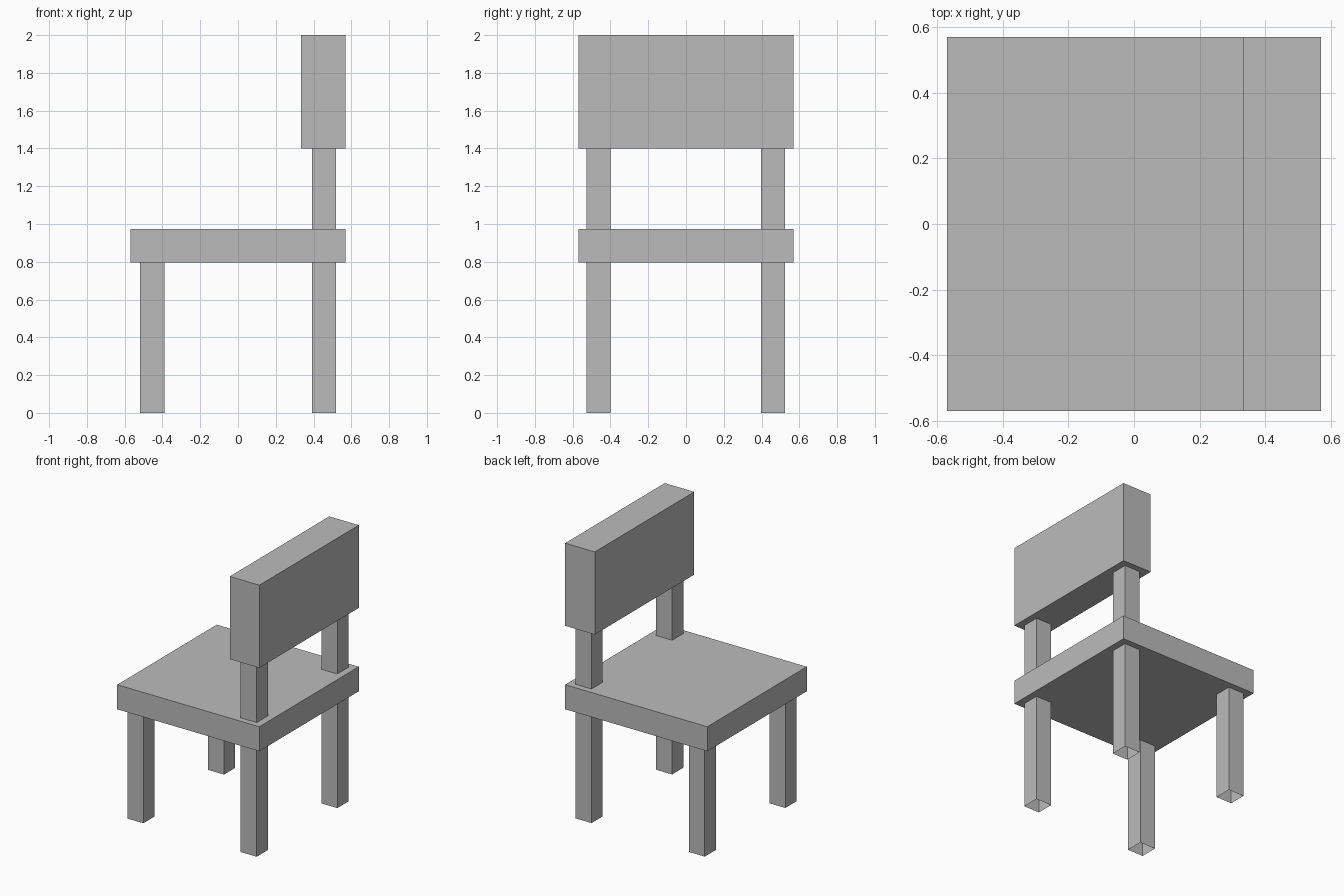
import bpy
import bmesh
from mathutils import Vector

cube = bpy.data.objects.get("Cube")
if cube:
    bpy.data.objects.remove(cube, do_unlink=True)

grey = bpy.data.materials.new("plain grey")
grey.use_nodes = True
colour = (0.5, 0.5, 0.5, 1)
grey.diffuse_color = colour
grey.node_tree.nodes["Principled BSDF"].inputs["Base Color"].default_value = colour


def box(name, low, high, open_ends=False):
    """Box between two corners; open_ends leaves out its top and bottom."""
    low, high = Vector(low), Vector(high)
    bm = bmesh.new()
    bmesh.ops.create_cube(bm, size=1)
    for v in bm.verts:
        v.co = (low + high) / 2 + v.co * (high - low)
    if open_ends:
        bm.normal_update()
        ends = [f for f in bm.faces if abs(f.normal.z) > 0.9]
        bmesh.ops.delete(bm, geom=ends, context="FACES_ONLY")
    mesh = bpy.data.meshes.new(name)
    bm.to_mesh(mesh)
    bm.free()
    mesh.materials.append(grey)
    obj = bpy.data.objects.new(name, mesh)
    bpy.context.collection.objects.link(obj)


def post(name, x, y, bottom, top):
    """Hollow square post centred on x, y."""
    r = 0.064
    box(name, (x - r, y - r, bottom), (x + r, y + r, top), open_ends=True)


HALF = 0.57
SEAT_BOTTOM, SEAT_TOP, BACK_BOTTOM = 0.795, 0.973, 1.4

# Seat and backrest
box("seat", (-HALF, -HALF, SEAT_BOTTOM), (HALF, HALF, SEAT_TOP))
box("backrest", (0.333, -HALF, BACK_BOTTOM), (HALF, HALF, 2))

# Legs under the seat and posts carrying the backrest
for side, y in (("right", -0.463), ("left", 0.461)):
    post(f"front_leg_{side}", -0.454, y, 0, SEAT_BOTTOM)
    post(f"back_leg_{side}", 0.455, y, 0, SEAT_BOTTOM)
    post(f"back_post_{side}", 0.455, y, SEAT_TOP, BACK_BOTTOM)
